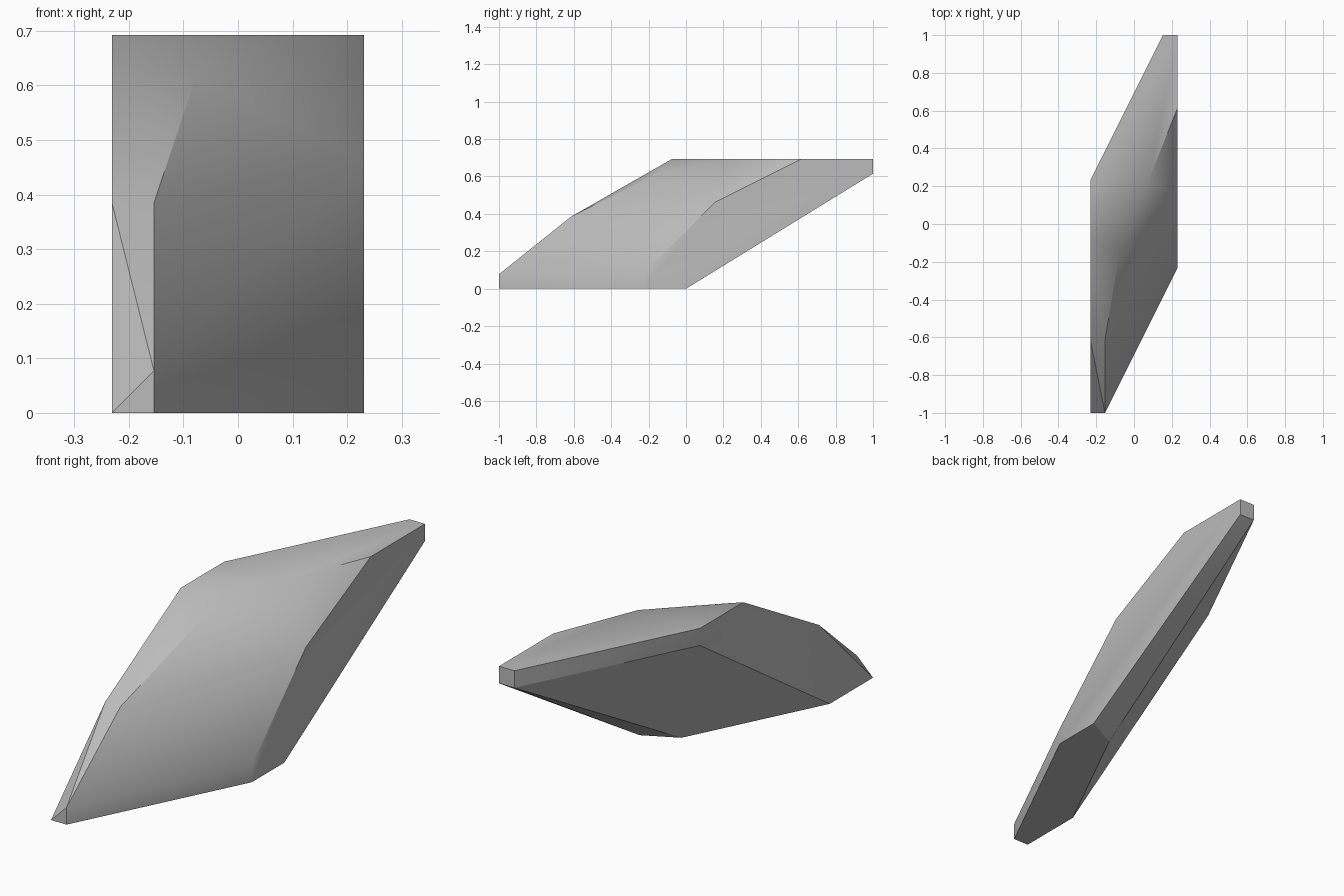
import bpy
import bmesh
import math

# Remove the default object if it is there
default_object = bpy.data.objects.get("Cube")
if default_object:
    bpy.data.objects.remove(default_object, do_unlink=True)

UNIT = 1 / 13       # the shard is laid out on a coarse whole-number grid
HEIGHT = 9
HALF_WIDTH = 3

# Flat outlines, each lying in one plane of the shard
top_outline = [(-3, -1), (1, 3), (3, 8), (3, 13), (2, 13), (-3, 3)]       # x, y
base_outline = [(-3, -13), (-2, -13), (3, -3), (3, 0), (1, -1), (-3, -9)]  # x, y
left_outline = [(-3, 1), (2, 6), (13, 8)]                                 # y, z
right_outline = [(-8, 5), (3, 8)]                                         # y, z
front_ridge = [(-2, -13, 1), (-2, -8, 5), (-1, -2, 8)]
back_corner = [(2, 13, 8)]


def make_material(name, colour):
    material = bpy.data.materials.new(name)
    material.use_nodes = True
    material.diffuse_color = colour
    shader = next(n for n in material.node_tree.nodes if n.type == "BSDF_PRINCIPLED")
    shader.inputs["Base Color"].default_value = colour
    return material


def make_convex_solid(name, points, material):
    bm = bmesh.new()
    for point in points:
        bm.verts.new([value * UNIT for value in point])
    bmesh.ops.convex_hull(bm, input=bm.verts)
    # Merge the triangles of each flat facet
    bmesh.ops.dissolve_limit(bm, angle_limit=math.radians(0.5),
                             verts=bm.verts, edges=bm.edges)
    bmesh.ops.recalc_face_normals(bm, faces=bm.faces)
    mesh = bpy.data.meshes.new(name)
    bm.to_mesh(mesh)
    bm.free()
    mesh.materials.append(material)
    solid = bpy.data.objects.new(name, mesh)
    bpy.context.collection.objects.link(solid)
    return solid


# Slanted stone shard, faceted on every side
corners = [(x, y, HEIGHT) for x, y in top_outline]
corners += [(x, y, 0) for x, y in base_outline]
corners += [(HALF_WIDTH, y, z) for y, z in left_outline]
corners += [(-HALF_WIDTH, y, z) for y, z in right_outline]
corners += front_ridge + back_corner

stone_grey = make_material("stone_grey", (0.5, 0.5, 0.5, 1))
shard = make_convex_solid("stone_shard", corners, stone_grey)

# Soften the shallow edges and keep the steep ones crisp
bpy.ops.object.select_all(action="DESELECT")
shard.select_set(True)
bpy.context.view_layer.objects.active = shard
bpy.ops.object.shade_smooth_by_angle(angle=math.radians(30))
